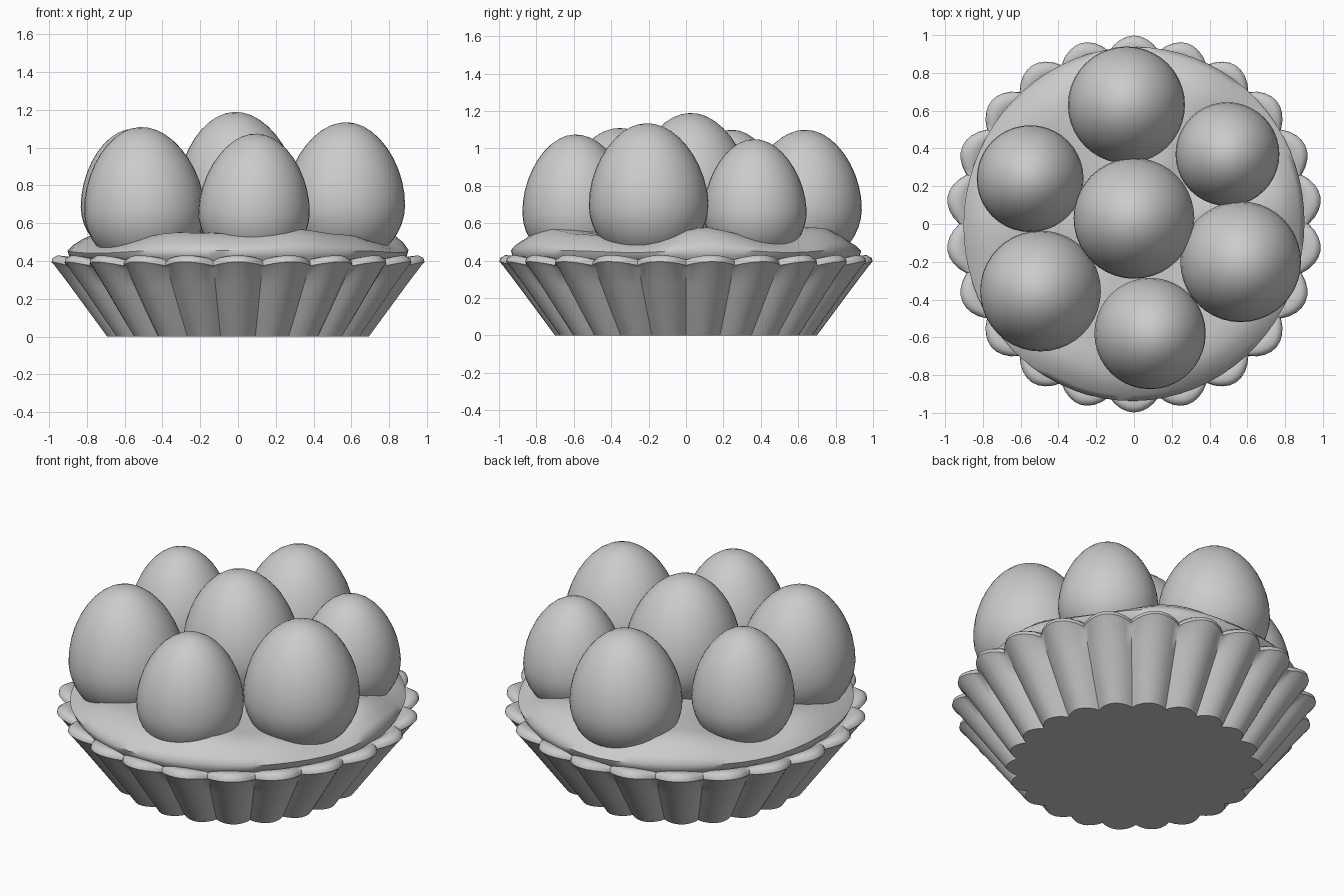
import bpy, math
from mathutils import Vector

if "Cube" in bpy.data.objects:
    bpy.data.objects.remove(bpy.data.objects["Cube"])

def finish(name, verts, faces, angle):
    me = bpy.data.meshes.new(name)
    me.from_pydata(verts, [], faces)
    ob = bpy.data.objects.new(name, me)
    bpy.context.collection.objects.link(ob)
    bpy.ops.object.select_all(action='DESELECT')
    ob.select_set(True)
    bpy.context.view_layer.objects.active = ob
    bpy.ops.object.shade_smooth_by_angle(angle=math.radians(angle))
    return ob

def loft(name, rings, bottom, top, angle=60):
    """Join closed rings from bottom to top, with a fan at each end."""
    n = len(rings[0])
    verts = [v for ring in rings for v in ring]
    faces = [(k*n + i, k*n + (i+1) % n, (k+1)*n + (i+1) % n, (k+1)*n + i)
             for k in range(len(rings)-1) for i in range(n)]
    b, t = len(verts), len(verts) + 1
    verts += [bottom, top]
    last = (len(rings)-1)*n
    for i in range(n):
        faces.append((b, (i+1) % n, i))
        faces.append((t, last + i, last + (i+1) % n))
    return finish(name, verts, faces, angle)

# Fluted pastry shell: 22 lobes; profile = lobe radius, notch radius, lobe z, notch z
LOBES, SEG = 22, 8
profile = [(0.70, 0.645, 0.0, 0.0), (0.80, 0.74, 0.135, 0.13),
           (0.90, 0.83, 0.27, 0.26), (0.98, 0.90, 0.375, 0.36),
           (0.998, 0.925, 0.395, 0.375), (0.993, 0.92, 0.415, 0.395),
           (0.965, 0.90, 0.43, 0.405), (0.92, 0.87, 0.425, 0.40),
           (0.86, 0.83, 0.38, 0.37)]
rings = []
for R, r, Z, z in profile:
    ring = []
    for i in range(LOBES*SEG):
        a = math.pi/2 + 2*math.pi*i/(LOBES*SEG)
        w = abs(math.cos(LOBES/2*(a - math.pi/2)))**0.85
        d = r + (R-r)*w
        ring.append((d*math.cos(a), d*math.sin(a), z + (Z-z)*w))
    rings.append(ring)
loft("pastry_shell", rings, (0, 0, 0), (0, 0, 0.36), 50)

# Cream filling: wavy crest height by angle (degrees)
crest = [(-180, .54), (-144, .49), (-115, .55), (-90, .545), (-69, .57),
         (-45, .54), (-17, .50), (7, .575), (37, .50), (65, .575),
         (92, .53), (120, .57), (156, .51), (180, .54)]

def crest_at(deg):
    for (a0, h0), (a1, h1) in zip(crest, crest[1:]):
        if a0 <= deg <= a1:
            t = (deg-a0)/(a1-a0)
            return h0 + (h1-h0)*t*t*(3-2*t)

N = 72
# radius factor, blend between rim height and crest height
cream_profile = [(0.94, -0.6), (0.99, 0.0), (1.0, 0.25), (0.97, 0.5),
                 (0.91, 0.8), (0.85, 1.0), (0.76, 1.03), (0.6, 1.0)]
rings = []
for f, b in cream_profile:
    ring = []
    for i in range(N):
        deg = -180 + 360*i/N
        a = math.radians(deg)
        d = f*(0.92 + 0.018*math.cos(2*(a + math.pi/2) + 0.3) * -math.cos(math.pi))
        ring.append((d*math.cos(a), d*math.sin(a), 0.425 + (crest_at(deg)-0.425)*b))
    rings.append(ring)
loft("cream_filling", rings, (0, 0, 0.37), (0, 0, 0.56))

# Eggs: centre x, y, radius, widest z, top z, lean x, lean y
eggs = {
    "egg_centre":      (0.00, 0.03, 0.32, 0.75, 1.19, -0.05, -0.02),
    "egg_back":        (-0.04, 0.63, 0.31, 0.68, 1.10, 0.0, 0.03),
    "egg_back_left":   (-0.55, 0.24, 0.283, 0.69, 1.10, -0.02, 0.02),
    "egg_back_right":  (0.495, 0.37, 0.275, 0.66, 1.05, 0.0, -0.02),
    "egg_right":       (0.565, -0.20, 0.32, 0.70, 1.135, 0.03, -0.03),
    "egg_front":       (0.085, -0.58, 0.295, 0.66, 1.075, 0.04, -0.04),
    "egg_front_left":  (-0.495, -0.355, 0.32, 0.67, 1.11, -0.06, 0.0),
}
EN, EM = 40, 20
for name, (x, y, r, zw, zt, lx, ly) in eggs.items():
    up, low = zt - zw, 0.98*r
    turn = Vector((0, 0, 1)).rotation_difference(Vector((lx, ly, 1)))
    base = Vector((x, y, zw))

    def place(p):
        return base + turn @ Vector(p)

    rings = []
    for k in range(1, EM):
        u = -math.pi/2 + math.pi*k/EM
        s = math.sin(u)
        d = r*math.cos(u)*(1 - 0.09*max(s, 0)**1.5)
        h = s*(up if s > 0 else low)
        rings.append([place((d*math.cos(2*math.pi*i/EN), d*math.sin(2*math.pi*i/EN), h))
                      for i in range(EN)])
    loft(name, rings, place((0, 0, -low)), place((0, 0, up)))
